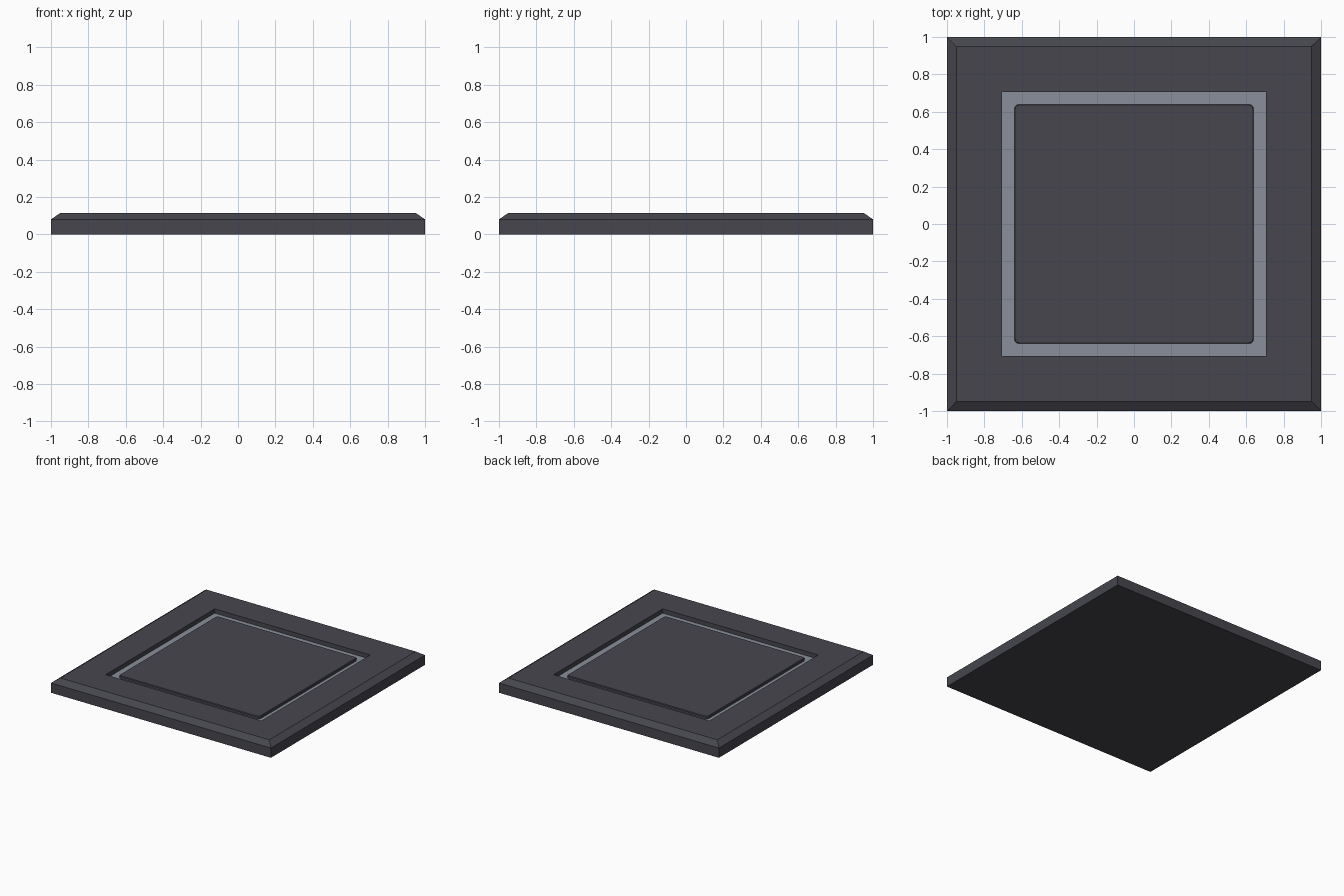
import bpy, bmesh

if "Cube" in bpy.data.objects:
    bpy.data.objects.remove(bpy.data.objects["Cube"])


def material(name, rgb):
    m = bpy.data.materials.new(name)
    m.diffuse_color = (*rgb, 1)
    m.use_nodes = True
    m.node_tree.nodes["Principled BSDF"].inputs["Base Color"].default_value = m.diffuse_color
    return m


dark = material("dark_slate", (0.061, 0.061, 0.076))
light = material("light_grey", (0.246, 0.275, 0.328))


def finish(bm, name, mats):
    bmesh.ops.recalc_face_normals(bm, faces=bm.faces)
    me = bpy.data.meshes.new(name)
    bm.to_mesh(me)
    bm.free()
    ob = bpy.data.objects.new(name, me)
    bpy.context.collection.objects.link(ob)
    for m in mats:
        me.materials.append(m)
    return ob


def square_loft(profile):
    """Stack square rings given as (half width, height), capped at both ends."""
    bm = bmesh.new()
    rings = [[bm.verts.new((sx * r, sy * r, z))
              for sx, sy in ((-1, -1), (1, -1), (1, 1), (-1, 1))]
             for r, z in profile]
    for a, b in zip(rings, rings[1:]):
        for i in range(4):
            j = (i + 1) % 4
            bm.faces.new((a[i], a[j], b[j], b[i]))
    bm.faces.new(rings[0][::-1])
    bm.faces.new(rings[-1])
    return bm


# base plate: chamfered rim, square recess with a light floor
bm = square_loft([(1, 0), (1, 0.08), (0.95, 0.115), (0.707, 0.115), (0.707, 0.08)])
bm.faces.ensure_lookup_table()
bm.faces[-1].material_index = 1
finish(bm, "base_plate", [dark, light])

# raised centre pad: rounded corners and a slightly softened top edge
bm = square_loft([(0.64, 0.075), (0.64, 0.102)])
upright = [e for e in bm.edges if abs(e.verts[0].co.z - e.verts[1].co.z) > 0.01]
bmesh.ops.bevel(bm, geom=upright, offset=0.025, segments=3, profile=0.5, affect='EDGES')
rim = [e for e in bm.edges if all(v.co.z > 0.1 for v in e.verts)]
bmesh.ops.bevel(bm, geom=rim, offset=0.005, segments=1, affect='EDGES')
finish(bm, "centre_pad", [dark])
